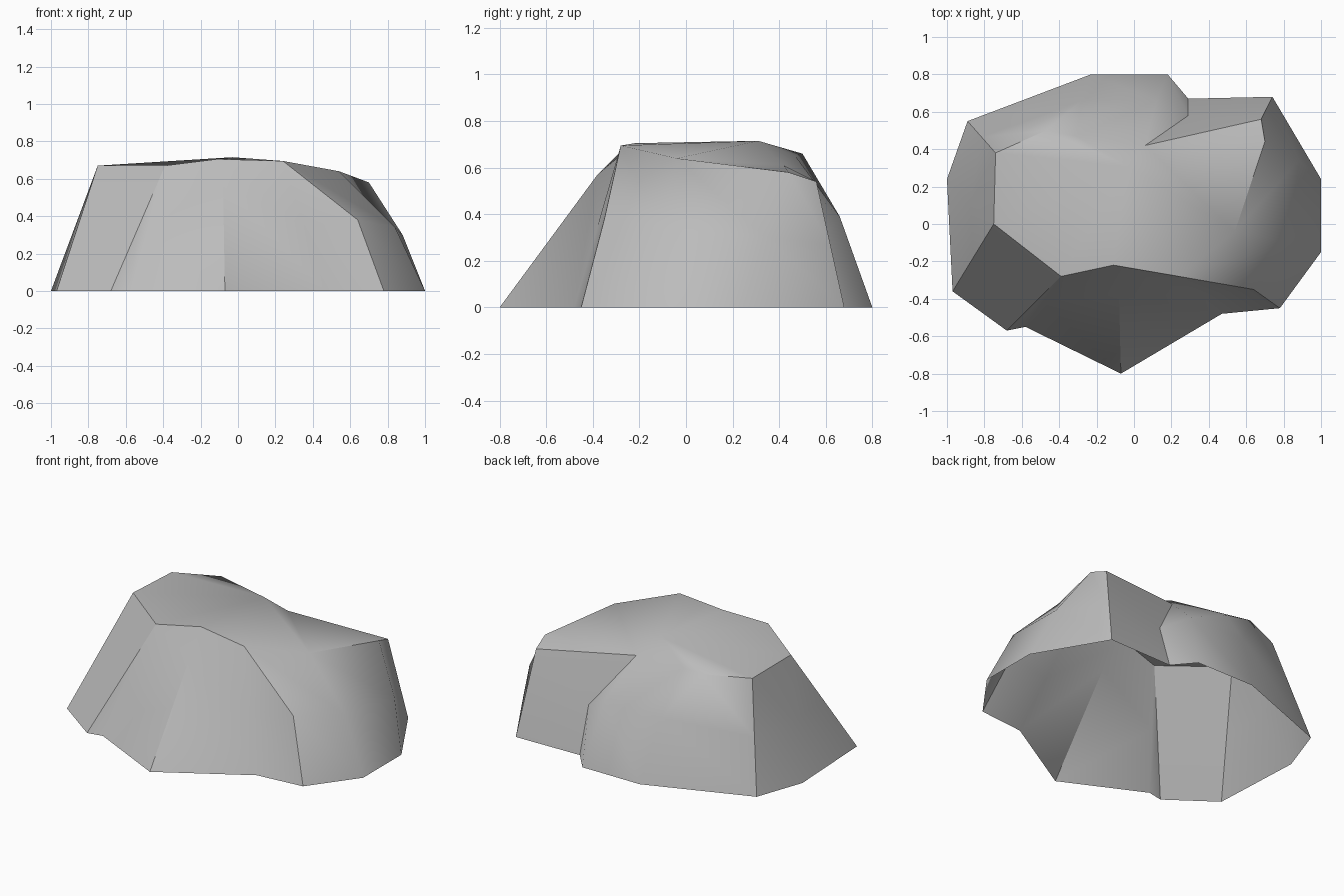
import bpy
import bmesh
import math
from mathutils import Vector

cube = bpy.data.objects.get("Cube")
if cube:
    bpy.data.objects.remove(cube, do_unlink=True)

# Corners of the upper rim, plus the high point of the crown
rim = {
    "left": (.70, .44, .58),
    "left_front": (.54, -.04, .64),
    "front_left": (.24, -.28, .695),
    "front": (-.11, -.22, .705),
    "front_right": (-.39, -.28, .67),
    "right": (-.75, 0, .67),
    "back_right": (-.74, .38, .66),
    "back": (-.47, .50, .66),
    "back_middle": (-.31, .47, .65),
    "notch": (.06, .42, .61),
    "back_left": (.68, .56, .54),
}
peak_point = (-.03, .31, .715)

# Side ribs around the rock: foot on the ground, optional bulge, rim corner
ribs = [
    ((1, .24), (.88, .34, .30), "left"),
    ((1, -.15), (.84, -.10, .34), "left_front"),
    ((.78, -.45), (.64, -.35, .38), "front_left"),
    ((.47, -.48), None, "front_left"),
    ((-.07, -.80), (-.08, -.38, .57), "front"),
    ((-.58, -.55), None, "front_right"),
    ((-.68, -.57), None, "front_right"),
    ((-.97, -.36), None, "right"),
    ((-1, .24), None, "right"),
    ((-.89, .55), None, "back_right"),
    ((-.23, .80), (-.28, .66, .39), "back"),
    ((.18, .80), (.12, .66, .39), "back_middle"),
    ((.29, .67), (.29, .58, .29), "notch"),
    ((.74, .68), None, "back_left"),
]

bm = bmesh.new()
corner = {name: bm.verts.new(co) for name, co in rim.items()}
peak = bm.verts.new(peak_point)


def add_face(*verts):
    """Make a face, skipping repeated corners."""
    unique = list(dict.fromkeys(verts))
    if len(unique) > 2:
        bm.faces.new(unique)


columns = []
for foot, bulge, name in ribs:
    base = Vector((*foot, 0))
    middle = bulge or base.lerp(Vector(rim[name]), .5)
    columns.append((bm.verts.new(base), bm.verts.new(middle), corner[name]))

# Sloping sides, open underneath
for i, column in enumerate(columns):
    following = columns[(i + 1) % len(columns)]
    for low in range(2):
        add_face(column[low], following[low], following[low + 1], column[low + 1])

# Crown: a fan round the peak, with a shallow valley running to the notch
names = list(rim)
for a, b in zip(names[1:], names[2:-1]):
    add_face(peak, corner[a], corner[b])
add_face(peak, corner["notch"], corner["left_front"])
add_face(corner["notch"], corner["left"], corner["left_front"])
add_face(corner["notch"], corner["back_left"], corner["left"])

bmesh.ops.recalc_face_normals(bm, faces=bm.faces)
if sum(f.normal.z for f in bm.faces) < 0:
    bmesh.ops.reverse_faces(bm, faces=bm.faces)
mesh = bpy.data.meshes.new("rock")
bm.to_mesh(mesh)
bm.free()

# Plain grey stone
stone = bpy.data.materials.new("grey_stone")
stone.use_nodes = True
colour = (.5, .5, .5, 1)
stone.diffuse_color = colour
stone.node_tree.nodes["Principled BSDF"].inputs["Base Color"].default_value = colour
mesh.materials.append(stone)

rock = bpy.data.objects.new("rock", mesh)
bpy.context.collection.objects.link(rock)
bpy.ops.object.select_all(action="DESELECT")
rock.select_set(True)
bpy.context.view_layer.objects.active = rock
bpy.ops.object.shade_smooth_by_angle(angle=math.radians(40))
